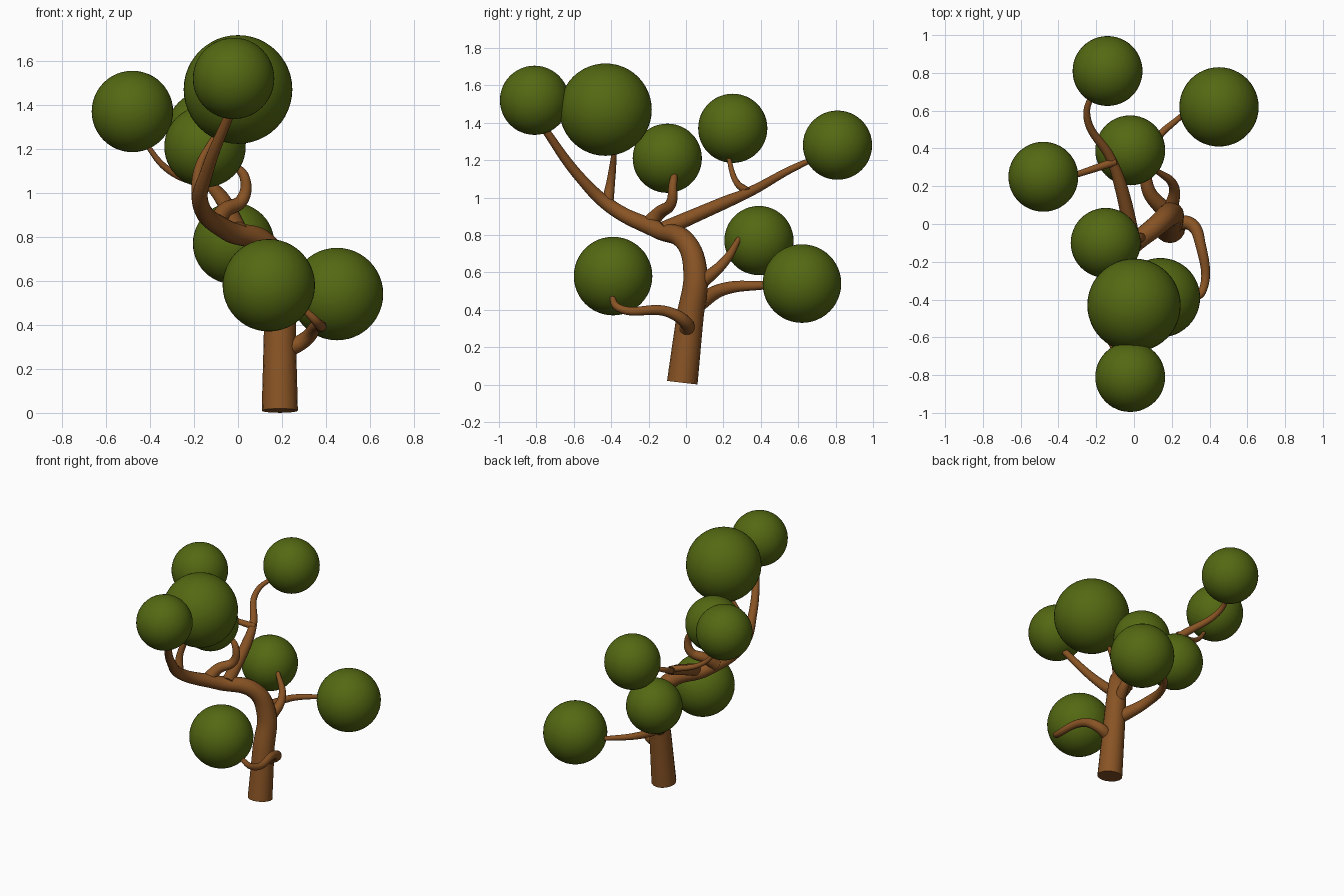
import bpy
import math

default_cube = bpy.data.objects.get("Cube")
if default_cube:
    bpy.data.objects.remove(default_cube, do_unlink=True)


def make_material(name, red, green, blue):
    material = bpy.data.materials.new(name)
    material.use_nodes = True
    color = (red, green, blue, 1)
    material.diffuse_color = color
    shader = material.node_tree.nodes["Principled BSDF"]
    shader.inputs["Base Color"].default_value = color
    return material


bark = make_material("bark brown", red=.25, green=.088, blue=.018)
leaf = make_material("leaf green", red=.088, green=.14, blue=.006)


def limb(name, start_radius, end_radius, *points):
    """Round tube along a smooth path, tapering evenly from point to point."""
    curve = bpy.data.curves.new(name, "CURVE")
    curve.dimensions = "3D"
    curve.bevel_depth = 1
    curve.bevel_resolution = 6
    curve.resolution_u = 12
    curve.use_fill_caps = True
    spline = curve.splines.new("BEZIER")
    last = len(points) - 1
    spline.bezier_points.add(last)
    for index, location in enumerate(points):
        knot = spline.bezier_points[index]
        knot.co = location
        knot.handle_left_type = knot.handle_right_type = "AUTO"
        knot.radius = start_radius + (end_radius - start_radius) * index / last

    # Turn the curve into a mesh so the end caps stay sharp
    tube = bpy.data.objects.new(name, curve)
    bpy.context.collection.objects.link(tube)
    bpy.ops.object.select_all(action="DESELECT")
    tube.select_set(True)
    bpy.context.view_layer.objects.active = tube
    bpy.ops.object.convert(target="MESH")
    tube = bpy.context.object
    tube.data.materials.clear()
    tube.data.materials.append(bark)
    bpy.ops.object.shade_smooth_by_angle(angle=math.radians(50))


def foliage(name, x, y, z, radius=.185):
    """Smooth ball of leaves."""
    bpy.ops.mesh.primitive_uv_sphere_add(
        segments=48, ring_count=24, radius=radius, location=(x, y, z))
    ball = bpy.context.object
    ball.name = name
    ball.data.materials.append(leaf)
    bpy.ops.object.shade_smooth()


# Trunk sweeping up, over and forward
limb("trunk", .082, .02,
     (.19, -.02, .01), (.19, .02, .35), (.19, .05, .6), (.13, 0, .76),
     (-.05, -.16, .83), (-.17, -.4, .95), (-.14, -.56, 1.1), (-.02, -.78, 1.4))

# Low branches
limb("low_front_branch", .042, .014,
     (.2, 0, .28), (.3, 0, .33), (.35, -.1, .39), (.36, -.36, .41),
     (.29, -.4, .48))
limb("low_back_branch", .045, .013,
     (.17, .06, .43), (.07, .2, .51), (.09, .4, .53), (.28, .6, .53))
limb("middle_back_branch", .04, .013,
     (.19, .06, .53), (.21, .2, .65), (.11, .29, .79))

# High branches
limb("crown_branch", .032, .012,
     (-.18, -.42, .97), (-.18, -.4, 1.1), (-.1, -.38, 1.27))
limb("center_branch", .042, .016,
     (-.1, -.2, .86), (-.06, -.14, .92), (.02, -.08, .97), (.03, -.07, 1.07),
     (-.02, -.06, 1.13))
limb("long_back_branch", .042, .011,
     (0, -.12, .83), (-.07, .2, .97), (-.12, .34, 1.03), (-.25, .58, 1.16),
     (-.19, .74, 1.23))
limb("side_twig", .022, .01,
     (-.1, .33, 1.03), (-.31, .26, 1.1), (-.44, .22, 1.25))

# Round leaf clusters
foliage("front_foliage", -.02, -.81, 1.52)
foliage("center_foliage", -.15, -.1, 1.21)
foliage("side_foliage", -.48, .25, 1.37)
foliage("far_back_foliage", -.14, .81, 1.28)
foliage("middle_back_foliage", -.02, .39, .77)
foliage("low_back_foliage", .45, .62, .54, radius=.21)
foliage("low_front_foliage", .14, -.39, .58, radius=.21)
foliage("crown_foliage", 0, -.43, 1.47, radius=.247)
